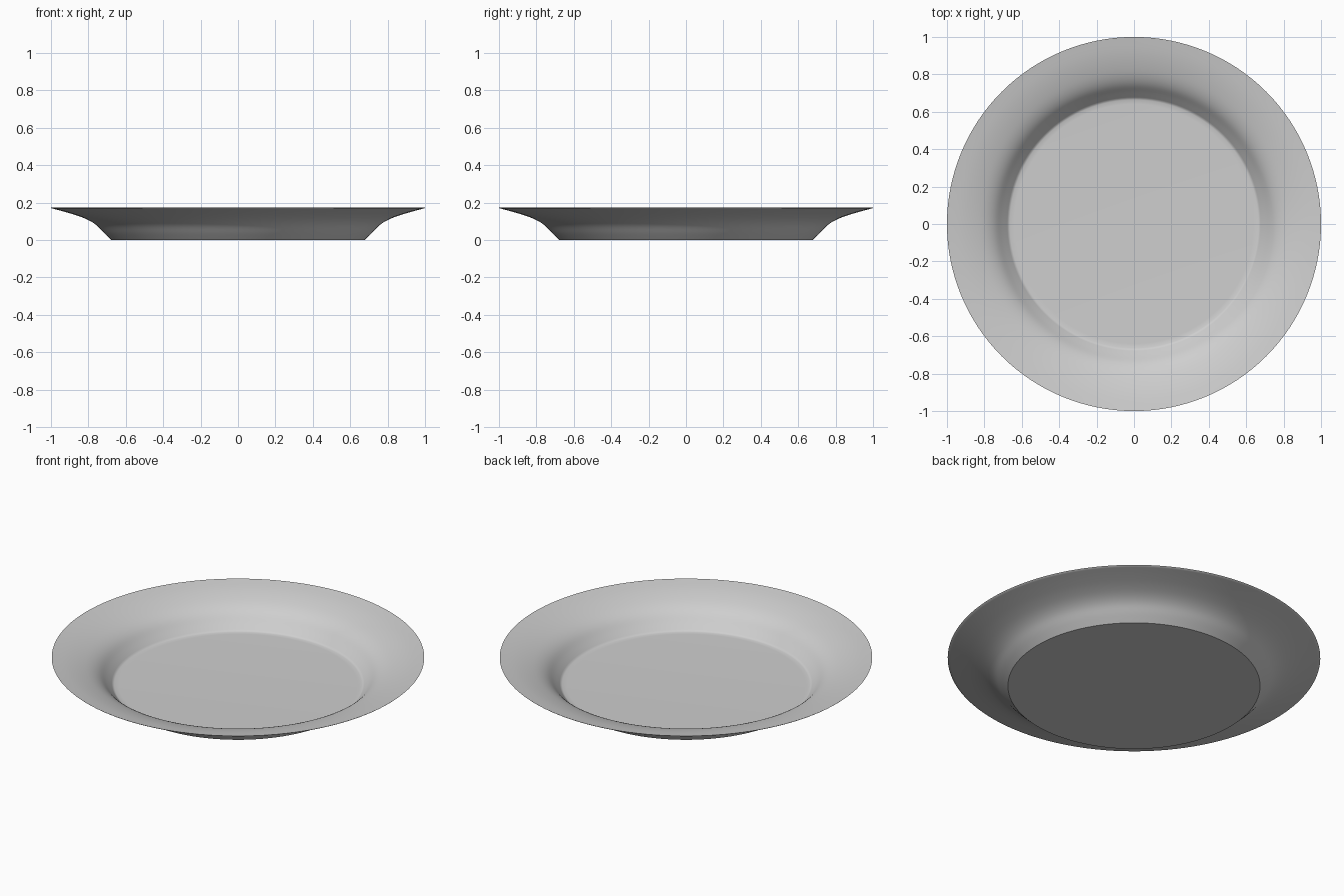
import bpy, bmesh, math

if "Cube" in bpy.data.objects:
    bpy.data.objects.remove(bpy.data.objects["Cube"])

SEGMENTS = 128

# Cross-section control points (radius, height)
OUTER = [(0.677, 0.0), (0.715, 0.037), (0.755, 0.078), (0.80, 0.107),
         (0.86, 0.131), (0.93, 0.152), (0.997, 0.170)]
INNER = [(0.672, 0.016), (0.705, 0.050), (0.745, 0.091), (0.79, 0.119),
         (0.85, 0.141), (0.92, 0.159), (1.0, 0.173)]


def smooth_path(pts, steps=4):
    """Catmull-Rom curve through the points."""
    p = [pts[0]] + pts + [pts[-1]]
    out = []
    for i in range(1, len(p) - 2):
        a, b, c, d = p[i - 1:i + 3]
        for s in range(steps):
            t = s / steps
            out.append(tuple(0.5 * (2 * b[k] + (c[k] - a[k]) * t
                       + (2 * a[k] - 5 * b[k] + 4 * c[k] - d[k]) * t ** 2
                       + (3 * b[k] - a[k] - 3 * c[k] + d[k]) * t ** 3)
                       for k in (0, 1)))
    return out + [pts[-1]]


def lathe(name, profile, mat):
    """Spin an open profile around z, closing both ends with a disc."""
    bm = bmesh.new()
    rings = [[bm.verts.new((r * math.cos(2 * math.pi * i / SEGMENTS),
                            r * math.sin(2 * math.pi * i / SEGMENTS), z))
              for i in range(SEGMENTS)] for r, z in profile]
    for lo, hi in zip(rings, rings[1:]):
        for i in range(SEGMENTS):
            j = (i + 1) % SEGMENTS
            bm.faces.new((lo[i], lo[j], hi[j], hi[i]))
    bm.faces.new(rings[0][::-1])
    bm.faces.new(rings[-1])
    bmesh.ops.recalc_face_normals(bm, faces=bm.faces)
    mesh = bpy.data.meshes.new(name)
    bm.to_mesh(mesh)
    bm.free()
    mesh.materials.append(mat)
    obj = bpy.data.objects.new(name, mesh)
    bpy.context.collection.objects.link(obj)
    bpy.context.view_layer.objects.active = obj
    obj.select_set(True)
    bpy.ops.object.shade_smooth_by_angle(angle=math.radians(35))
    return obj


glaze = bpy.data.materials.new("light_grey_glaze")
glaze.diffuse_color = (0.62, 0.62, 0.62, 1)
glaze.use_nodes = True
glaze.node_tree.nodes["Principled BSDF"].inputs["Base Color"].default_value = glaze.diffuse_color

# Plate: flat foot, flared underside, thin rim, flared inside, rounded floor edge
floor_edge = [(0.664, 0.013), (0.64, 0.012)]
profile = [(0.6, 0.0)] + smooth_path(OUTER) + smooth_path(INNER)[::-1] + floor_edge
lathe("plate", profile, glaze)
